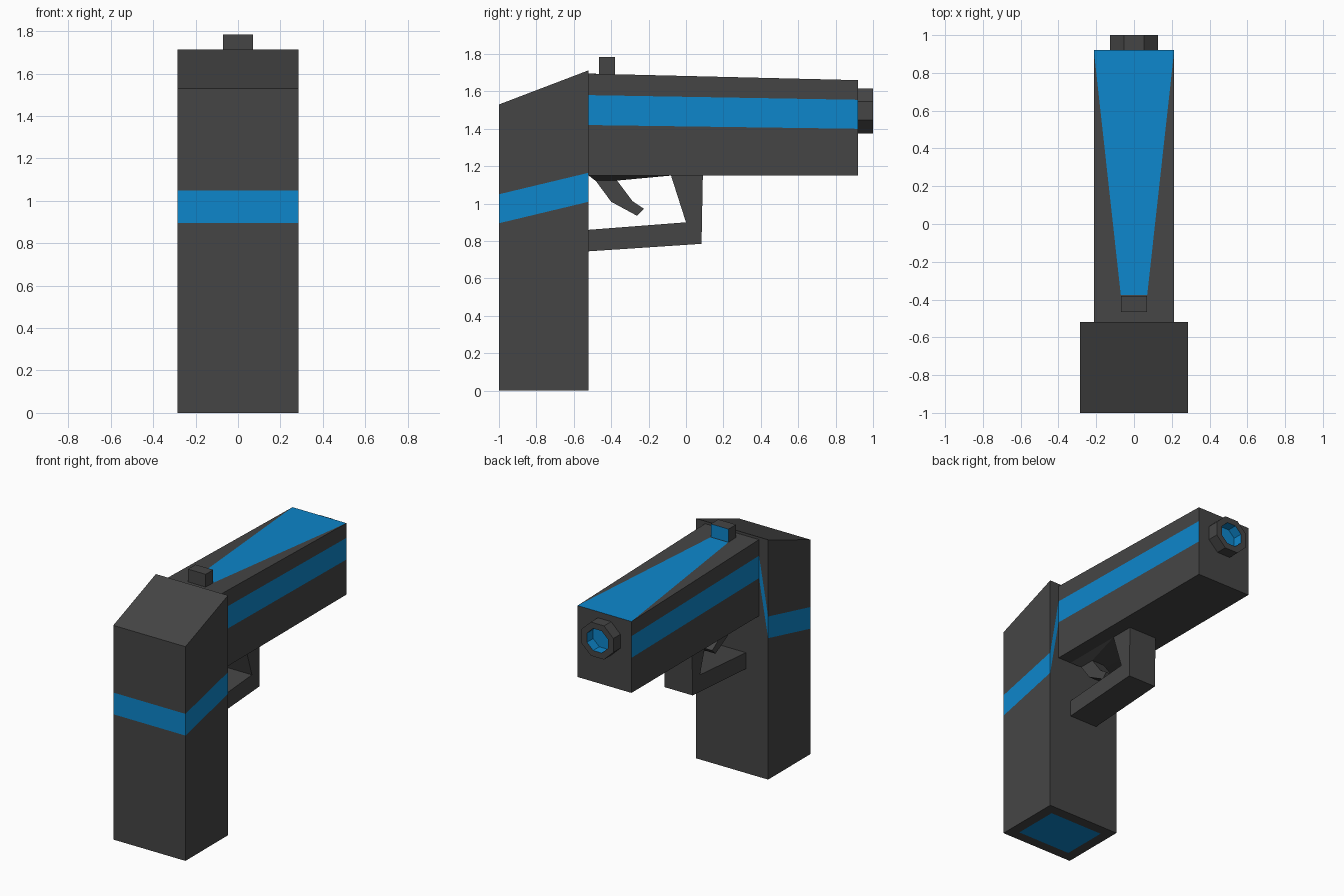
import bpy, bmesh, math

if "Cube" in bpy.data.objects:
    bpy.data.objects.remove(bpy.data.objects["Cube"])


def material(name, rgb):
    m = bpy.data.materials.new(name)
    m.diffuse_color = (*rgb, 1)
    m.use_nodes = True
    m.node_tree.nodes["Principled BSDF"].inputs["Base Color"].default_value = m.diffuse_color
    return m


MATS = [material("dark_grey", (0.06, 0.06, 0.06)), material("blue", (0.004, 0.24, 0.6))]


def finish(bm, name):
    bmesh.ops.recalc_face_normals(bm, faces=bm.faces)
    mesh = bpy.data.meshes.new(name)
    bm.to_mesh(mesh)
    bm.free()
    for m in MATS:
        mesh.materials.append(m)
    obj = bpy.data.objects.new(name, mesh)
    bpy.context.collection.objects.link(obj)
    return obj


def loft(bm, rings):
    """Bridge equal-length closed rings; returns vertex rings and faces[segment][edge]."""
    vs = [[bm.verts.new(p) for p in r] for r in rings]
    n = len(vs[0])
    faces = [[bm.faces.new((a[i], a[(i + 1) % n], b[(i + 1) % n], b[i])) for i in range(n)]
             for a, b in zip(vs, vs[1:])]
    return vs, faces


def prism(name, profile, half):
    bm = bmesh.new()
    vs, _ = loft(bm, [[(x, y, z) for y, z in profile] for x in (-half, half)])
    for ring in vs:
        bm.faces.new(ring)
    return finish(bm, name)


# Grip and slide: four upright sections, each split into three height bands
def section(y, w, zs):
    return [(w, y, z) for z in zs] + [(-w, y, z) for z in reversed(zs)]


bm = bmesh.new()
(back, _, rear, front), faces = loft(bm, [
    section(-1.0, 0.285, (0, 0.895, 1.05, 1.53)),
    section(-0.52, 0.285, (0, 1.01, 1.165, 1.713)),
    section(-0.52, 0.213, (1.15, 1.42, 1.58, 1.695)),
    section(0.92, 0.213, (1.15, 1.40, 1.555, 1.66)),
])
for seg in faces:
    seg[1].material_index = seg[5].material_index = 1
for i in range(3):
    f = bm.faces.new((back[i], back[i + 1], back[6 - i], back[7 - i]))
    f.material_index = int(i == 1)
bm.faces.new(front)

# Tapered blue panel on the slide top
bm.faces.remove(faces[2][3])
r0, l0, r1, l1 = [bm.verts.new((x, y, z)) for y, z in ((-0.465, 1.694), (-0.375, 1.691))
                  for x in (0.07, -0.07)]
R, L, FR, FL = rear[3], rear[4], front[3], front[4]
for quad in ((R, L, l0, r0), (r0, l0, l1, r1), (R, r0, r1, FR), (L, FL, l1, l0)):
    bm.faces.new(quad)
bm.faces.new((r1, l1, FL, FR)).material_index = 1

# Blue inset plate under the grip
base = faces[0][7]
bmesh.ops.recalc_face_normals(bm, faces=bm.faces)
bmesh.ops.inset_individual(bm, faces=[base], thickness=0.105)
base.material_index = 1
finish(bm, "grip_and_slide")

# Rear sight with blue forward face
sight = prism("rear_sight", [(-0.465, 1.685), (-0.38, 1.685), (-0.38, 1.785), (-0.465, 1.785)], 0.07)
for p in sight.data.polygons:
    if p.normal.y > 0.9:
        p.material_index = 1


# Octagonal muzzle with blue bore
def octagon(r, y):
    angles = [math.pi / 8 + k * math.pi / 4 for k in range(8)]
    return [(1.05 * r * math.cos(a), y, 1.496 + r * math.sin(a)) for a in angles]


bm = bmesh.new()
rings, faces = loft(bm, [octagon(0.13, 0.91), octagon(0.13, 1.0),
                         octagon(0.085, 1.0), octagon(0.085, 0.93)])
bm.faces.new(rings[0])
for f in faces[2] + [bm.faces.new(rings[-1])]:
    f.material_index = 1
finish(bm, "muzzle")

# Trigger guard
prism("trigger_guard", [(-0.08, 1.15), (0.09, 1.15), (0.083, 0.785), (-0.52, 0.745),
                        (-0.52, 0.86), (0.0, 0.9)], 0.11)

# Trigger mount: tapered block below the slide
bm = bmesh.new()
rings, _ = loft(bm, [[(-w, a, z), (w, a, z), (w, b, z), (-w, b, z)]
                     for w, a, b, z in ((0.11, -0.52, -0.08, 1.15), (0.05, -0.485, -0.37, 1.123))])
for ring in rings:
    bm.faces.new(ring)
finish(bm, "trigger_mount")

# Trigger
prism("trigger", [(-0.485, 1.125), (-0.37, 1.125), (-0.285, 1.012), (-0.225, 0.972),
                  (-0.262, 0.935), (-0.4, 1.01)], 0.05)
